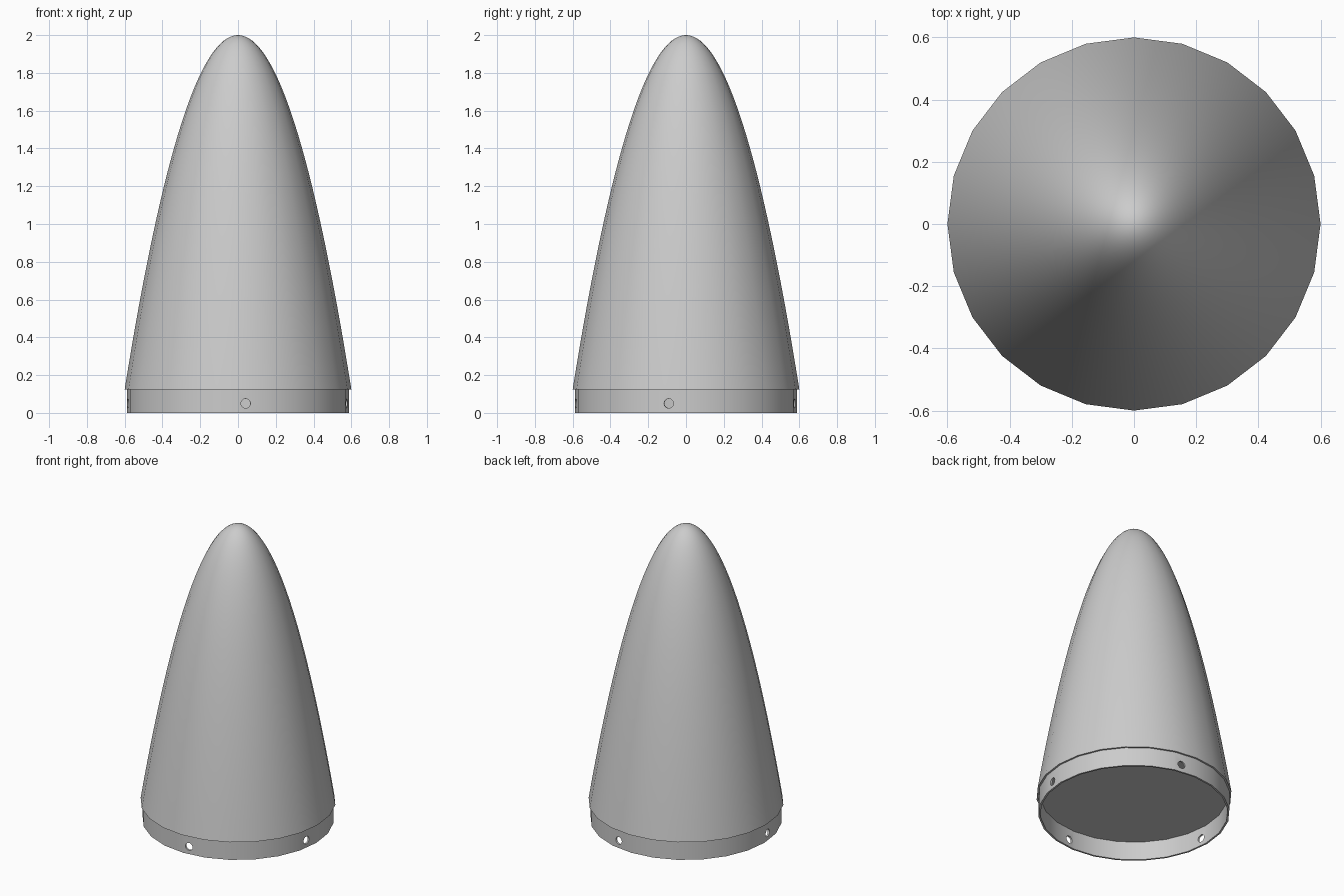
import bpy, bmesh
from math import radians, sqrt, cos, sin, pi
from mathutils import Vector

SIDES = 24
BASE_Z, BASE_R, TIP_Z = 0.125, 0.6, 2.0
TUBE_R, TUBE_INNER = 0.588, 0.576

if "Cube" in bpy.data.objects:
    bpy.data.objects.remove(bpy.data.objects["Cube"], do_unlink=True)

grey = bpy.data.materials.new("plain grey")
grey.use_nodes = True
grey.diffuse_color = (0.6, 0.6, 0.6, 1)
grey.node_tree.nodes["Principled BSDF"].inputs["Base Color"].default_value = grey.diffuse_color


def lathe(name, profile, closed=False):
    """Spin (radius, height) points around the z axis."""
    bm = bmesh.new()
    verts = [bm.verts.new((r, 0, z)) for r, z in profile]
    pairs = list(zip(verts, verts[1:]))
    if closed:
        pairs.append((verts[-1], verts[0]))
    edges = [bm.edges.new(p) for p in pairs]
    bmesh.ops.spin(bm, geom=verts + edges, cent=(0, 0, 0), axis=(0, 0, 1),
                   angle=2 * pi, steps=SIDES)
    bmesh.ops.remove_doubles(bm, verts=bm.verts, dist=0.0001)
    bmesh.ops.recalc_face_normals(bm, faces=bm.faces)
    mesh = bpy.data.meshes.new(name)
    bm.to_mesh(mesh)
    bm.free()
    mesh.materials.append(grey)
    obj = bpy.data.objects.new(name, mesh)
    bpy.context.collection.objects.link(obj)
    return obj


def smooth(obj):
    bpy.ops.object.select_all(action='DESELECT')
    obj.select_set(True)
    bpy.context.view_layer.objects.active = obj
    bpy.ops.object.shade_smooth_by_angle(angle=radians(35))


# Parabolic shell, closed underneath by a flat bulkhead
steps = 32
shell = [(0, BASE_Z)]
for i in range(steps + 1):
    r = BASE_R * (1 - i / steps)
    shell.append((r, TIP_Z - (TIP_Z - BASE_Z) * (r / BASE_R) ** 2))
smooth(lathe("nose_cone", shell))

# Thin open shoulder tube below the shell
tube = lathe("shoulder_tube", [(TUBE_R, 0), (TUBE_R, BASE_Z),
                               (TUBE_INNER, BASE_Z), (TUBE_INNER, 0)], closed=True)

# Four screw holes, unevenly spaced around the shoulder
for angle in (-86, -9, 80, 184):
    out = Vector((cos(radians(angle)), sin(radians(angle)), 0))
    bpy.ops.mesh.primitive_cylinder_add(
        vertices=20, radius=0.025, depth=0.1,
        location=out * 0.58 + Vector((0, 0, 0.05)),
        rotation=out.to_track_quat('Z', 'Y').to_euler())
    cutter = bpy.context.object
    cutter.name = "hole_cutter"
    cutter.hide_render = True
    cutter.data.materials.append(grey)
    cut = tube.modifiers.new("screw_hole", 'BOOLEAN')
    cut.operation = 'DIFFERENCE'
    cut.solver = 'EXACT'
    cut.object = cutter
    bpy.context.view_layer.objects.active = tube
    bpy.ops.object.modifier_apply(modifier=cut.name)
    bpy.data.objects.remove(cutter, do_unlink=True)
smooth(tube)
